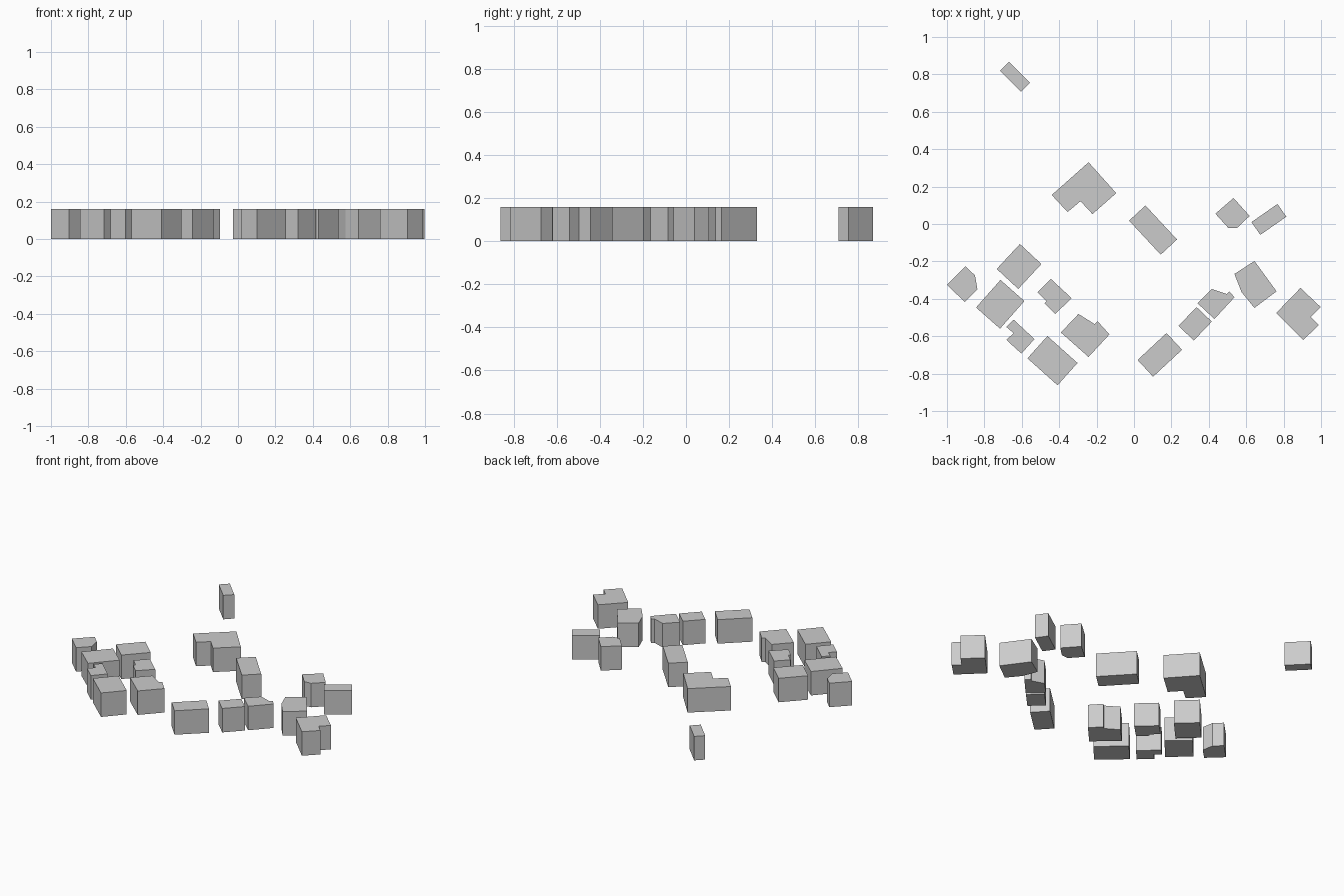
import bpy, bmesh
from mathutils import Vector

HEIGHT = 0.16


def building(name, *outline):
    """Extrude a footprint (clockwise from above) up to the shared roof height."""
    bm = bmesh.new()
    base = bm.faces.new([bm.verts.new((x, y, 0)) for x, y in outline])
    top = bmesh.ops.extrude_face_region(bm, geom=[base], use_keep_orig=True)
    verts = [g for g in top["geom"] if isinstance(g, bmesh.types.BMVert)]
    bmesh.ops.translate(bm, verts=verts, vec=(0, 0, HEIGHT))
    bmesh.ops.recalc_face_normals(bm, faces=bm.faces)
    mesh = bpy.data.meshes.new(name)
    bm.to_mesh(mesh)
    bm.free()
    obj = bpy.data.objects.new(name, mesh)
    bpy.context.collection.objects.link(obj)


def block(name, a, b, depth):
    """Rectangular building: wall from a to b, body to the right of it."""
    a, b = Vector(a), Vector(b)
    d = (b - a).normalized()
    off = Vector((d.y, -d.x)) * depth
    building(name, a, b, b + off, a + off)


# Plain rectangular buildings
block("outlying_hut", (-0.668, 0.868), (-0.556, 0.755), 0.068)
block("centre_block", (0.061, 0.099), (0.23, -0.083), 0.119)
block("east_shed", (0.628, 0.01), (0.767, 0.107), 0.083)
block("south_east_house", (0.238, -0.545), (0.334, -0.444), 0.113)
block("south_block", (0.019, -0.727), (0.174, -0.583), 0.122)
block("south_west_block", (-0.463, -0.599), (-0.302, -0.743), 0.16)
block("west_block", (-0.714, -0.299), (-0.586, -0.412), 0.197)
block("north_west_block", (-0.61, -0.107), (-0.495, -0.214), 0.182)

# Buildings with notched footprints
building("north_hall", (-0.44, 0.155), (-0.243, 0.33), (-0.095, 0.165),
         (-0.222, 0.053), (-0.286, 0.122), (-0.355, 0.064))
building("far_east_house", (0.76, -0.476), (0.89, -0.342), (0.998, -0.444),
         (0.944, -0.497), (0.987, -0.54), (0.906, -0.62))
building("stepped_house", (0.34, -0.424), (0.416, -0.348), (0.495, -0.374),
         (0.51, -0.36), (0.537, -0.392), (0.43, -0.508))
building("south_house", (-0.391, -0.58), (-0.297, -0.481), (-0.211, -0.535),
         (-0.195, -0.52), (-0.131, -0.59), (-0.243, -0.711))
building("small_corner_house", (-0.682, -0.551), (-0.644, -0.511), (-0.532, -0.615),
         (-0.602, -0.693), (-0.682, -0.62), (-0.644, -0.583))
building("inner_house", (-0.516, -0.364), (-0.444, -0.294), (-0.334, -0.396),
         (-0.42, -0.481), (-0.479, -0.424), (-0.468, -0.414))

# Buildings with a cut-off corner
building("east_house", (0.435, 0.055), (0.532, 0.139), (0.618, 0.043),
         (0.553, -0.02), (0.505, -0.022))
building("east_block", (0.537, -0.267), (0.644, -0.198), (0.762, -0.36),
         (0.644, -0.449), (0.575, -0.364))
building("far_west_house", (-1.0, -0.326), (-0.901, -0.226), (-0.85, -0.275),
         (-0.837, -0.35), (-0.904, -0.417))
